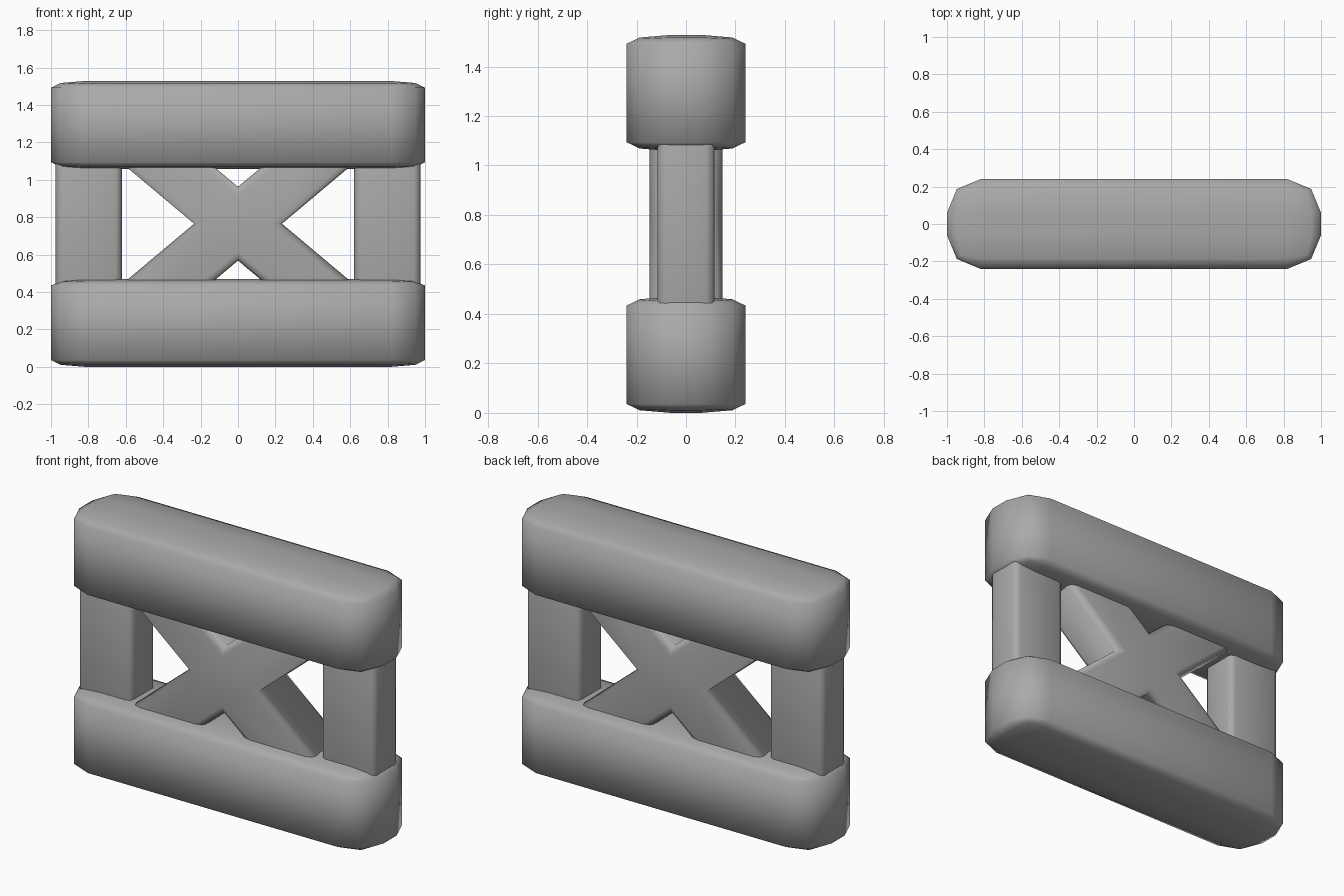
import bpy, bmesh, math

if "Cube" in bpy.data.objects:
    bpy.data.objects.remove(bpy.data.objects["Cube"])

# Darker grey shared by every part
grey = bpy.data.materials.new("dark_grey")
grey.diffuse_color = (0.4, 0.4, 0.4, 1.0)
grey.use_nodes = True
grey.node_tree.nodes["Principled BSDF"].inputs["Base Color"].default_value = grey.diffuse_color


def finish(bm, name, loc):
    """Turn a bmesh into a smooth, named object."""
    bmesh.ops.recalc_face_normals(bm, faces=bm.faces)
    mesh = bpy.data.meshes.new(name)
    bm.to_mesh(mesh)
    bm.free()
    mesh.shade_smooth()
    mesh.materials.append(grey)
    obj = bpy.data.objects.new(name, mesh)
    obj.location = loc
    bpy.context.collection.objects.link(obj)


def rounded_box(name, half, bevel, loc, z_squash=1.0):
    """Box with two-segment rounded edges; z_squash flattens the rounding vertically."""
    bm = bmesh.new()
    bmesh.ops.create_cube(bm, size=2.0)
    bmesh.ops.scale(bm, vec=(half[0], half[1], half[2] / z_squash), verts=bm.verts)
    bmesh.ops.bevel(bm, geom=bm.edges[:], offset=bevel, segments=2,
                    profile=0.5, affect='EDGES')
    bmesh.ops.scale(bm, vec=(1, 1, z_squash), verts=bm.verts)
    finish(bm, name, loc)


def cross(name, angle, length, width, depth, bevel, loc):
    """One-piece X: outline in the xz plane, extruded along y, rims rounded."""
    c, s = math.cos(angle), math.sin(angle)
    notch_x, notch_z = width / s, width / c
    tip_low = (length * c + width * s, length * s - width * c)
    tip_high = (length * c - width * s, length * s + width * c)
    quarter = [(notch_x, 0), tip_low, tip_high]
    top = quarter + [(0, notch_z)] + [(-x, z) for x, z in reversed(quarter)]
    outline = top + [(x, -z) for x, z in reversed(top[1:-1])]
    bm = bmesh.new()
    front = [bm.verts.new((x, -depth, z)) for x, z in outline]
    back = [bm.verts.new((x, depth, z)) for x, z in outline]
    n = len(outline)
    rims = []
    for ring in (front, back):
        # centre square plus four arms, so the front is cleanly divided
        bm.faces.new([ring[i] for i in (0, 3, 6, 9)])
        for i in (0, 3, 6, 9):
            bm.faces.new([ring[(i + k) % n] for k in range(4)])
    for i in range(n):
        j = (i + 1) % n
        bm.faces.new((front[i], front[j], back[j], back[i]))
        rims += [bm.edges.get((r[i], r[j])) for r in (front, back)]
    bmesh.ops.recalc_face_normals(bm, faces=bm.faces)
    bmesh.ops.bevel(bm, geom=rims, offset=bevel, segments=2,
                    profile=0.5, affect='EDGES')
    finish(bm, name, loc)


MID = 0.765

# Heavy horizontal beams
for name, z in (("bottom_beam", 0.235), ("top_beam", 1.293)):
    rounded_box(name, (1.0, 0.24, 0.235), 0.18, (0, 0, z), z_squash=0.2)

# Upright posts
for name, side in (("left_post", -1), ("right_post", 1)):
    rounded_box(name, (0.177, 0.116, 0.56), 0.035, (side * 0.798, 0, MID))

# Crossed diagonal brace
cross("cross_brace", math.radians(40), 0.74, 0.151, 0.147, 0.035, (0, 0, MID))
